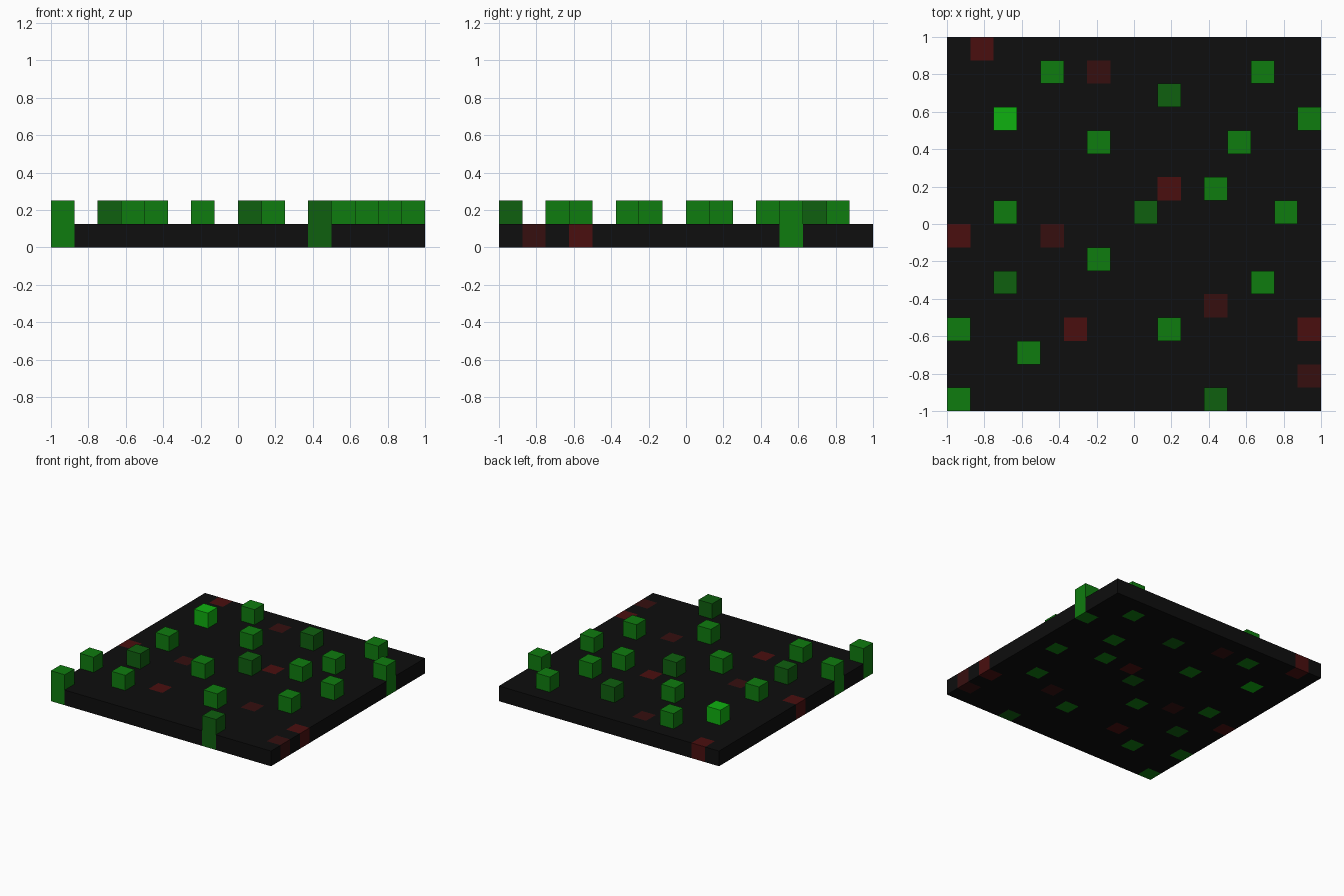
import bpy
import bmesh

cube = bpy.data.objects.get("Cube")
if cube:
    bpy.data.objects.remove(cube, do_unlink=True)

# Tile plan seen from above, back row first:
# b bright green, g green, d dark green, R red, r dark red, . black
PLAN = """
.R..............
....g.r......g..
.........d......
..b............g
......g.....g...
................
.........R.g....
..g.....d.....g.
R...r...........
......g.........
..d..........g..
...........r....
g....R...g.....R
...g............
...............r
g..........d....
""".split()
N = len(PLAN)
CELL = 2 / N

COLOURS = {
    ".": ("black", (0.0044, 0.0044, 0.0044)),
    "b": ("bright green", (0.0048, 0.44, 0.0052)),
    "g": ("green", (0.0048, 0.2, 0.0048)),
    "d": ("dark green", (0.0048, 0.116, 0.0048)),
    "R": ("red", (0.068, 0.0048, 0.0048)),
    "r": ("dark red", (0.037, 0.0048, 0.0048)),
}
KEYS = list(COLOURS)


def make_material(name, rgb):
    mat = bpy.data.materials.new(name)
    mat.use_nodes = True
    colour = (*rgb, 1)
    mat.diffuse_color = colour
    mat.node_tree.nodes["Principled BSDF"].inputs["Base Color"].default_value = colour
    return mat


MATERIALS = {key: make_material(*value) for key, value in COLOURS.items()}


def make_object(name, bm, keys):
    bmesh.ops.recalc_face_normals(bm, faces=bm.faces)
    mesh = bpy.data.meshes.new(name)
    bm.to_mesh(mesh)
    bm.free()
    for key in keys:
        mesh.materials.append(MATERIALS[key])
    bpy.context.collection.objects.link(bpy.data.objects.new(name, mesh))


def tile_index(value):
    return min(N - 1, max(0, int((value + 1) / CELL)))


# Board: a tiled slab, each tile coloured right through from the plan
bm = bmesh.new()
bmesh.ops.create_grid(bm, x_segments=N, y_segments=N, size=1)
top = bmesh.ops.extrude_face_region(bm, geom=bm.faces[:], use_keep_orig=True)["geom"]
bmesh.ops.translate(bm, vec=(0, 0, CELL),
                    verts=[v for v in top if isinstance(v, bmesh.types.BMVert)])
for face in bm.faces:
    centre = face.calc_center_median()
    key = PLAN[N - 1 - tile_index(centre.y)][tile_index(centre.x)]
    face.material_index = KEYS.index(key)
make_object("board", bm, KEYS)

# Blocks: an open-bottomed cube on every green tile, one object per shade
for key in "bgd":
    bm = bmesh.new()
    for row, line in enumerate(PLAN):
        for col, letter in enumerate(line):
            if letter == key:
                verts = bmesh.ops.create_cube(bm, size=CELL)["verts"]
                place = (-1 + (col + 0.5) * CELL, 1 - (row + 0.5) * CELL, 1.5 * CELL)
                bmesh.ops.translate(bm, vec=place, verts=verts)
    bm.normal_update()
    hidden = [f for f in bm.faces if f.normal.z < -0.5]
    # Normals are already outward, so the hidden undersides can simply go
    bmesh.ops.delete(bm, geom=hidden, context="FACES")
    make_object(COLOURS[key][0].replace(" ", "_") + "_blocks", bm, [key])
